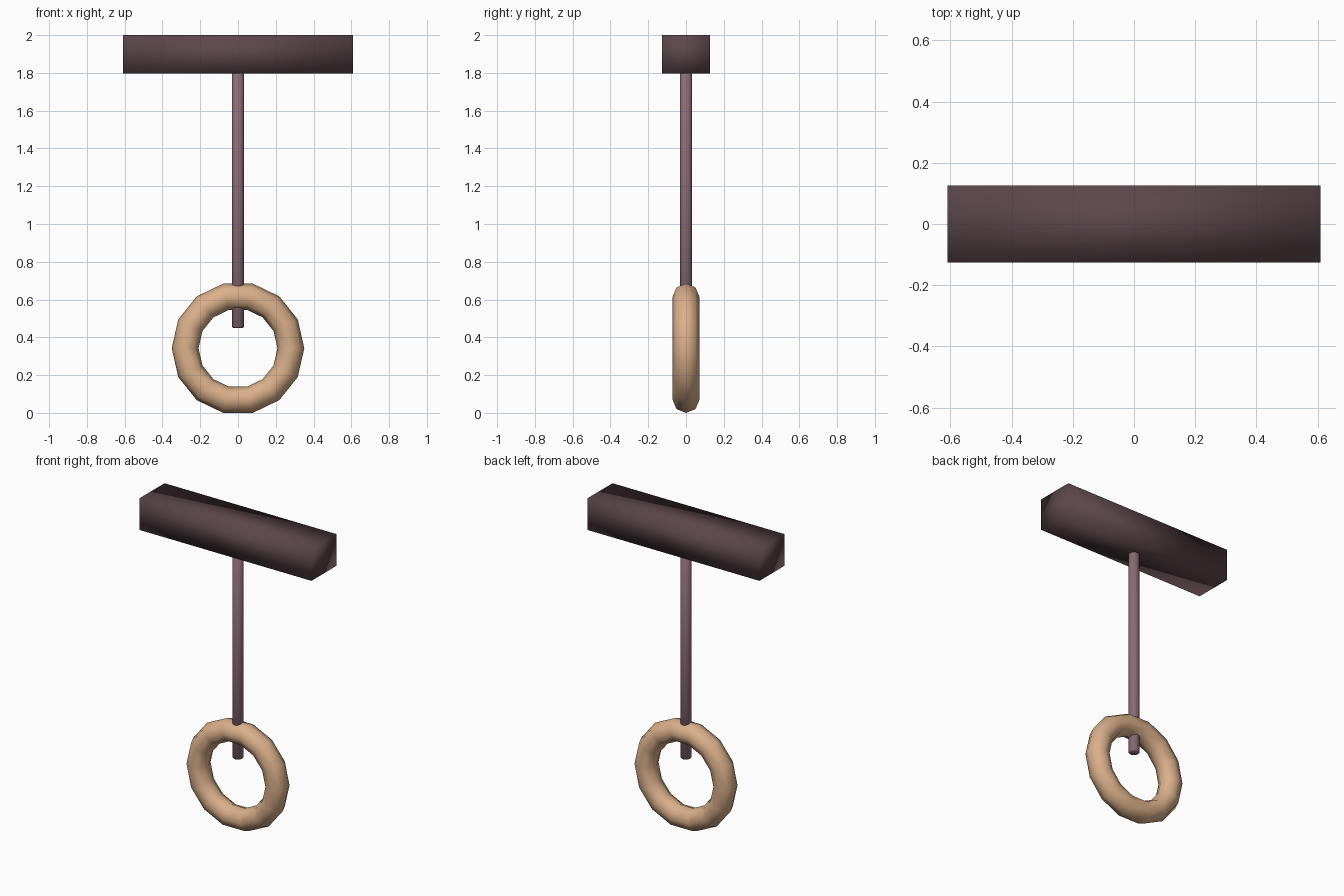
import bpy
import math

if "Cube" in bpy.data.objects:
    bpy.data.objects.remove(bpy.data.objects["Cube"], do_unlink=True)


def material(name, rgb):
    m = bpy.data.materials.new(name)
    m.use_nodes = True
    color = (*rgb, 1.0)
    m.diffuse_color = color
    m.node_tree.nodes["Principled BSDF"].inputs["Base Color"].default_value = color
    return m


def finish(name, mat):
    obj = bpy.context.object
    obj.name = name
    obj.data.materials.append(mat)
    bpy.ops.object.transform_apply(location=False, rotation=True, scale=True)
    bpy.ops.object.shade_smooth()
    return obj


dark_wood = material("dark plum wood", (0.105, 0.062, 0.071))
mauve = material("mauve rod", (0.26, 0.15, 0.175))
tan = material("tan ring", (0.70, 0.43, 0.255))

# Crossbar, softly shaded block
bpy.ops.mesh.primitive_cube_add(size=1, location=(0, 0, 1.898))
bpy.context.object.scale = (1.22, 0.252, 0.204)
finish("crossbar", dark_wood)

# Hanging rod, passing through the top of the ring
top, bottom = 1.81, 0.45
bpy.ops.mesh.primitive_cylinder_add(vertices=12, radius=0.033, depth=top - bottom,
                                    location=(0, 0, (top + bottom) / 2))
rod = finish("hanging_rod", mauve)
bevel = rod.modifiers.new("soft ends", 'BEVEL')
bevel.width = 0.006
bevel.segments = 1
bevel.limit_method = 'ANGLE'
bevel.angle_limit = math.radians(60)

# Ring facing the front
bpy.ops.mesh.primitive_torus_add(major_segments=14, minor_segments=8,
                                 major_radius=0.28, minor_radius=0.071,
                                 location=(0, 0, 0.352),
                                 rotation=(math.radians(90), 0, 0))
ring = finish("ring", tan)
low = min(v.co.z for v in ring.data.vertices)
ring.location.z = -low
